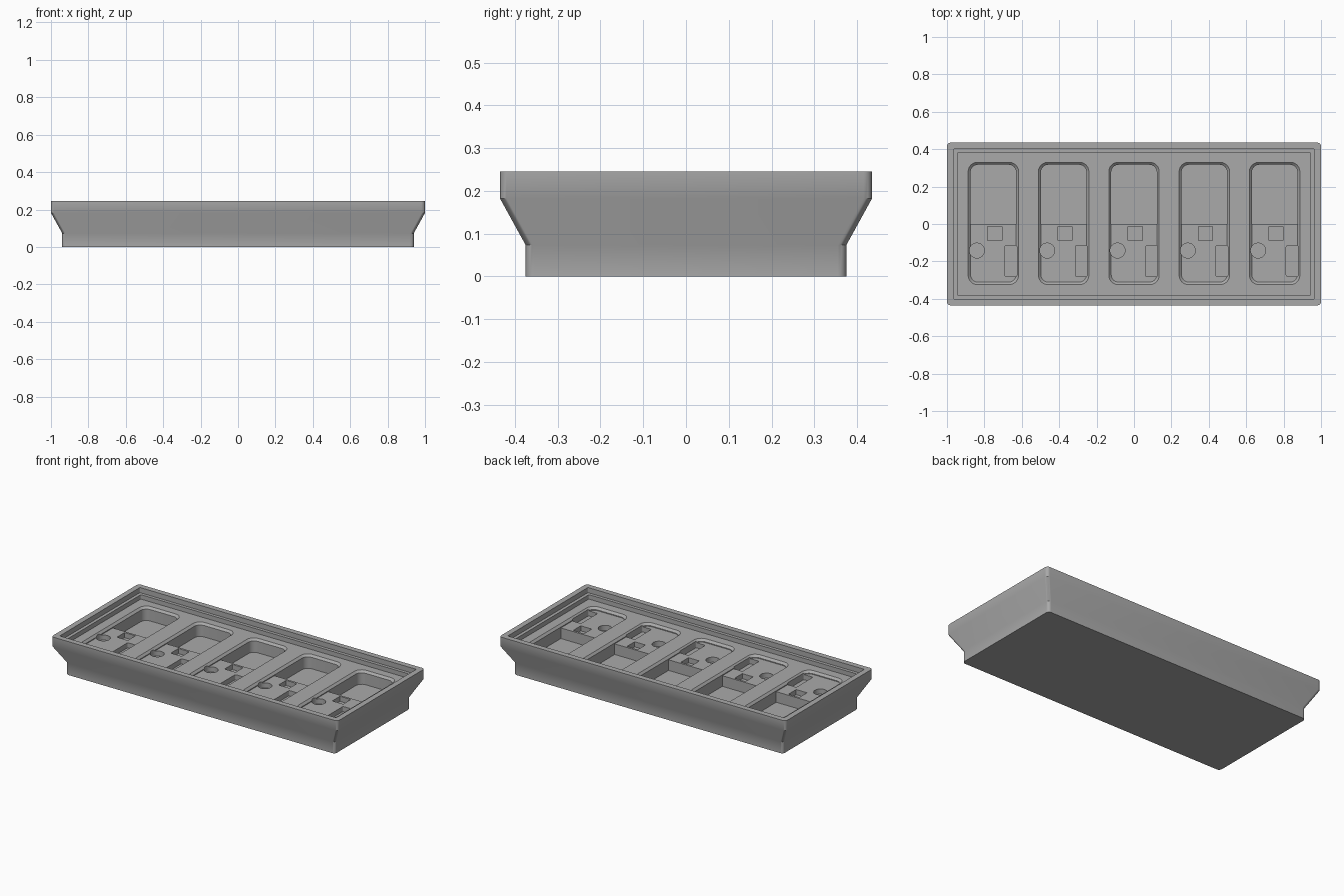
import bpy, bmesh, math

if "Cube" in bpy.data.objects:
    bpy.data.objects.remove(bpy.data.objects["Cube"], do_unlink=True)

grey = bpy.data.materials.new("plain grey")
colour = (0.4, 0.4, 0.4, 1)
grey.diffuse_color = colour
grey.use_nodes = True
grey.node_tree.nodes["Principled BSDF"].inputs["Base Color"].default_value = colour


def rounded_rect(hx, hy, r, seg=6):
    """Outline of a rounded rectangle, counter-clockwise."""
    pts = []
    for q, (sx, sy) in enumerate([(1, 1), (-1, 1), (-1, -1), (1, -1)]):
        for i in range(seg + 1):
            a = math.pi / 2 * (q + i / seg)
            pts.append((sx * (hx - r) + r * math.cos(a), sy * (hy - r) + r * math.sin(a)))
    return pts


def loft(name, rings, centre=(0, 0)):
    """Closed solid through rounded rectangles given as (half x, half y, radius, z)."""
    bm = bmesh.new()
    loops = [[bm.verts.new((x + centre[0], y + centre[1], z)) for x, y in rounded_rect(hx, hy, r)]
             for hx, hy, r, z in rings]
    for lo, hi in zip(loops, loops[1:]):
        for i in range(len(lo)):
            j = (i + 1) % len(lo)
            bm.faces.new((lo[i], lo[j], hi[j], hi[i]))
    bm.faces.new(loops[0][::-1])
    bm.faces.new(loops[-1])
    mesh = bpy.data.meshes.new(name)
    bm.to_mesh(mesh)
    bm.free()
    ob = bpy.data.objects.new(name, mesh)
    ob.data.materials.append(grey)
    bpy.context.collection.objects.link(ob)
    return ob


def cut(target, cutter):
    """Subtract the cutter, then discard it."""
    mod = target.modifiers.new("cut", "BOOLEAN")
    mod.operation = "DIFFERENCE"
    mod.solver = "EXACT"
    mod.object = cutter
    bpy.context.view_layer.objects.active = target
    bpy.ops.object.modifier_apply(modifier=mod.name)
    bpy.data.objects.remove(cutter, do_unlink=True)


TOP, FLOOR, SHELF, DEEP = 0.245, 0.185, 0.167, 0.10

# Flared tray body
tray = loft("tray", [(0.94, 0.375, 0.02, 0), (0.94, 0.375, 0.02, 0.073),
                     (1.0, 0.435, 0.02, 0.182), (1.0, 0.435, 0.02, TOP)])

# Stepped recess inside the rim
cut(tray, loft("rim_recess", [(0.945, 0.38, 0.005, FLOOR), (0.945, 0.38, 0.005, 0.213),
                              (0.965, 0.40, 0.005, 0.213), (0.965, 0.40, 0.005, 0.3)]))

# Five compartments, each with a deep rear half and a shallow front shelf
for i in range(5):
    cx = (i - 2) * 0.376
    pocket = loft("pocket", [(0.122, 0.314, 0.04, DEEP), (0.122, 0.314, 0.04, FLOOR - 0.013),
                             (0.135, 0.327, 0.05, FLOOR), (0.135, 0.327, 0.05, 0.21)], (cx, 0.003))
    cut(pocket, loft("shelf", [(0.2, 0.25, 0.01, 0.05), (0.2, 0.25, 0.01, SHELF)], (cx, -0.25)))
    cut(tray, pocket)
    # Square socket, round socket and side slot sunk into the shelf
    for name, hx, hy, r, z, dx, y in [("square_socket", 0.038, 0.038, 0.001, 0.135, 0.007, -0.051),
                                      ("round_socket", 0.04, 0.04, 0.0399, 0.135, -0.088, -0.142),
                                      ("side_slot", 0.032, 0.083, 0.008, 0.135, 0.094, -0.198)]:
        cut(tray, loft(name, [(hx, hy, r, z), (hx, hy, r, 0.21)], (cx + dx, y)))

bpy.ops.object.select_all(action="DESELECT")
tray.select_set(True)
bpy.context.view_layer.objects.active = tray
bpy.ops.object.shade_smooth_by_angle(angle=math.radians(35))
